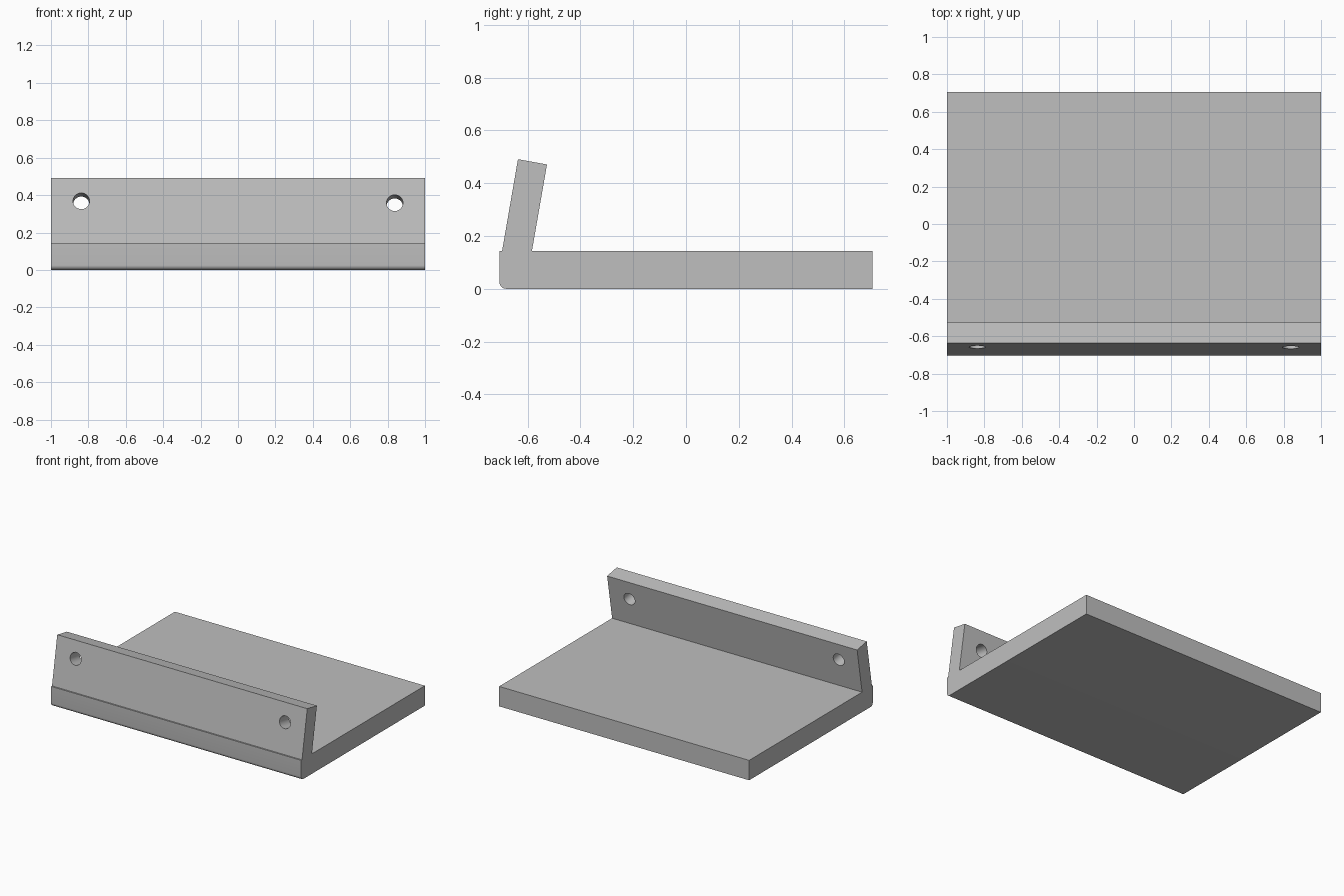
import bpy, bmesh, math
from mathutils import Vector

cube = bpy.data.objects.get("Cube")
if cube:
    bpy.data.objects.remove(cube, do_unlink=True)

grey = bpy.data.materials.new("plain grey")
grey.use_nodes = True
colour = (0.52, 0.52, 0.52, 1)
grey.diffuse_color = colour
grey.node_tree.nodes["Principled BSDF"].inputs["Base Color"].default_value = colour

HALF_WIDTH, HALF_DEPTH, THICK = 1.0, 0.707, 0.144


def extrude_profile(name, points):
    """Solid of a (y, z) side profile stretched across the full width."""
    bm = bmesh.new()
    face = bm.faces.new([bm.verts.new((-HALF_WIDTH, y, z)) for y, z in points])
    side = bmesh.ops.extrude_face_region(bm, geom=[face])["geom"]
    verts = [g for g in side if isinstance(g, bmesh.types.BMVert)]
    bmesh.ops.translate(bm, verts=verts, vec=(2 * HALF_WIDTH, 0, 0))
    bmesh.ops.recalc_face_normals(bm, faces=bm.faces)
    mesh = bpy.data.meshes.new(name)
    bm.to_mesh(mesh)
    bm.free()
    mesh.materials.append(grey)
    obj = bpy.data.objects.new(name, mesh)
    bpy.context.collection.objects.link(obj)
    return obj


def smooth(obj):
    bpy.ops.object.select_all(action="DESELECT")
    obj.select_set(True)
    bpy.context.view_layer.objects.active = obj
    bpy.ops.object.shade_smooth_by_angle(angle=math.radians(30))


# Base plate with a rounded lower front edge
r, steps = 0.025, 8
arc = [(-HALF_DEPTH + r - r * math.cos(a), r - r * math.sin(a))
       for a in (math.pi / 2 * i / steps for i in range(steps + 1))]
base = extrude_profile("base_plate", arc + [
    (HALF_DEPTH, 0), (HALF_DEPTH, THICK), (-HALF_DEPTH, THICK)])
smooth(base)

# Front lip leaning back, standing on the plate
lip = extrude_profile("front_lip", [
    (-0.697, THICK), (-0.584, THICK), (-0.527, 0.471), (-0.637, 0.491)])

# Screw holes drilled square to the lip
tilt = math.radians(10)
for side, x, z in (("right", -0.838, 0.368), ("left", 0.838, 0.358)):
    y = -0.697 + (z - THICK) * math.tan(tilt)
    bpy.ops.mesh.primitive_cylinder_add(
        vertices=32, radius=0.044, depth=0.4, location=(x, y, z),
        rotation=(math.pi / 2 - tilt, 0, 0))
    cutter = bpy.context.object
    cutter.name = side + "_hole_cutter"
    cutter.data.materials.append(grey)
    cutter.hide_render = True
    cutter.display_type = "WIRE"
    cut = lip.modifiers.new(side + " hole", "BOOLEAN")
    cut.operation, cut.solver, cut.object = "DIFFERENCE", "EXACT", cutter
    bpy.ops.object.select_all(action="DESELECT")
    bpy.context.view_layer.objects.active = lip
    lip.select_set(True)
    bpy.ops.object.modifier_apply(modifier=cut.name)
    bpy.data.objects.remove(cutter, do_unlink=True)
smooth(lip)
